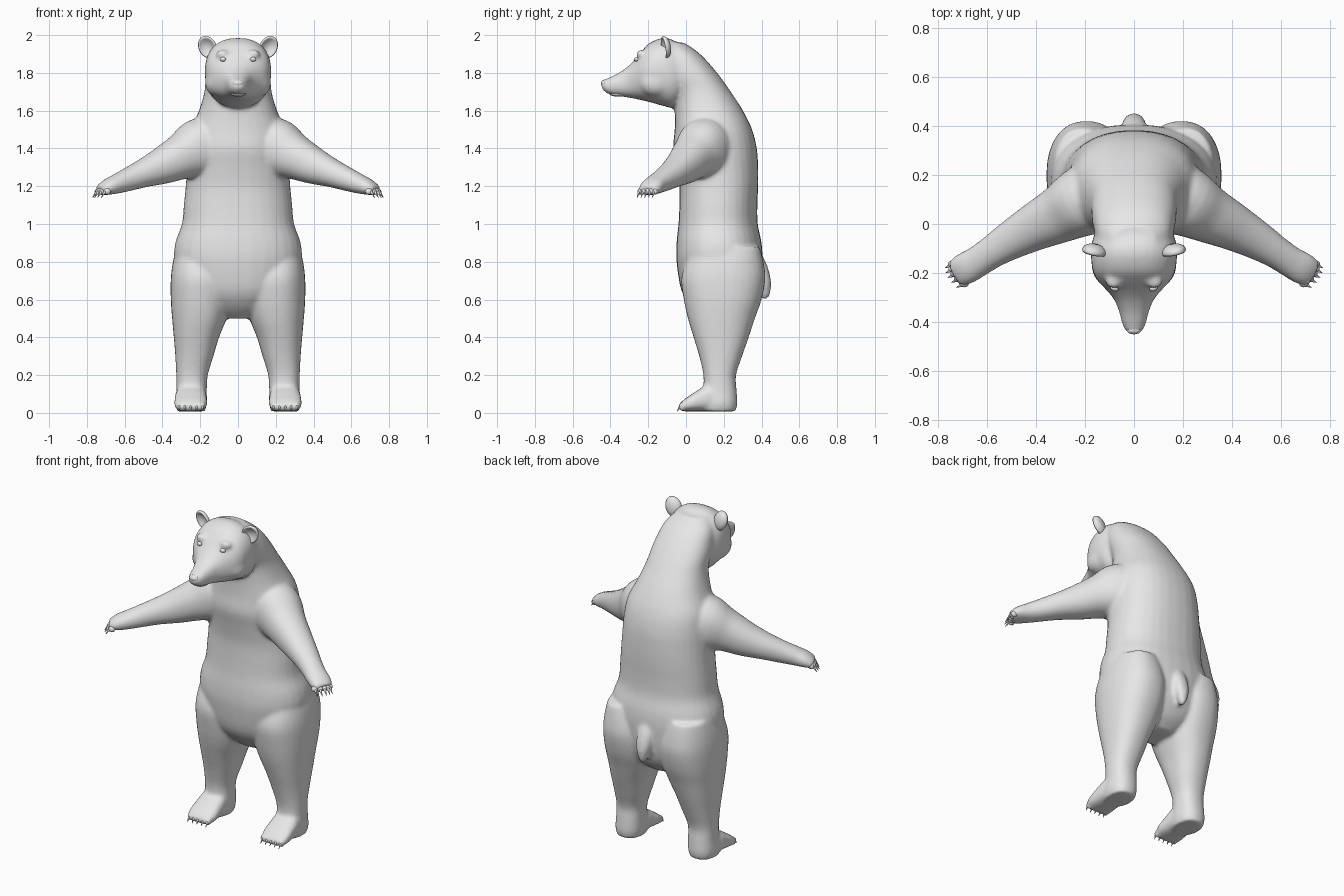
import bpy, bmesh, math
from mathutils import Vector, Matrix

if "Cube" in bpy.data.objects:
    bpy.data.objects.remove(bpy.data.objects["Cube"])

grey = bpy.data.materials.new("grey")
grey.diffuse_color = (0.8, 0.8, 0.8, 1)
grey.use_nodes = True
grey.node_tree.nodes["Principled BSDF"].inputs["Base Color"].default_value = grey.diffuse_color


def finish(name, bm):
    bmesh.ops.recalc_face_normals(bm, faces=bm.faces)
    me = bpy.data.meshes.new(name)
    bm.to_mesh(me)
    bm.free()
    for p in me.polygons:
        p.use_smooth = True
    me.materials.append(grey)
    ob = bpy.data.objects.new(name, me)
    bpy.context.collection.objects.link(ob)
    return ob


def spline(rows, steps=4):
    """Smoothly interpolate rows of numbers."""
    out = []
    for i in range(len(rows) - 1):
        a, b, c, d = (rows[max(i - 1, 0)], rows[i], rows[i + 1],
                      rows[min(i + 2, len(rows) - 1)])
        for s in range(steps):
            t = s / steps
            out.append([q + .5 * t * (r - p + t * (2*p - 5*q + 4*r - w + t * (3*(q - r) + w - p)))
                        for p, q, r, w in zip(a, b, c, d)])
    return out + [list(rows[-1])]


def loft(bm, sections, power=2.2, n=32):
    """Skin a row of (centre, u, v) superellipses and cap both ends."""
    rings = []
    for c, u, v in sections:
        ring = []
        for k in range(n):
            a = 2 * math.pi * k / n
            cu, sv = math.cos(a), math.sin(a)
            ring.append(bm.verts.new(c + u * math.copysign(abs(cu) ** (2 / power), cu)
                                     + v * math.copysign(abs(sv) ** (2 / power), sv)))
        rings.append(ring)
    for r, s in zip(rings, rings[1:]):
        for k in range(n):
            bm.faces.new((r[k], r[(k + 1) % n], s[(k + 1) % n], s[k]))
    bm.faces.new(rings[0])
    bm.faces.new(rings[-1])


def upright(bm, rows, sx=1, power=2.2):
    """Level sections: z, y front, y back, x inner, x outer."""
    loft(bm, [(Vector((sx * (x0 + x1) / 2, (y0 + y1) / 2, z)), Vector(((x1 - x0) / 2, 0, 0)),
               Vector((0, (y1 - y0) / 2, 0))) for z, y0, y1, x0, x1 in spline(rows)], power)


def forward(bm, rows, sx=1, power=2.2):
    """Sections facing the front: y, z low, z high, x inner, x outer."""
    loft(bm, [(Vector((sx * (x0 + x1) / 2, y, (z0 + z1) / 2)), Vector(((x1 - x0) / 2, 0, 0)),
               Vector((0, 0, (z1 - z0) / 2))) for y, z0, z1, x0, x1 in spline(rows)], power)


def ball(bm, c, r, rot=Matrix()):
    m = Matrix.Translation(c) @ rot @ Matrix.Diagonal((*r, 1))
    bmesh.ops.create_uvsphere(bm, u_segments=16, v_segments=10, radius=1, matrix=m)


def claw(bm, base, tip, r):
    d = Vector(tip) - Vector(base)
    m = Matrix.Translation((Vector(base) + Vector(tip)) / 2) @ d.to_track_quat('Z', 'Y').to_matrix().to_4x4()
    bmesh.ops.create_cone(bm, segments=8, radius1=r, radius2=r * .1, depth=d.length,
                          cap_ends=True, matrix=m)


bm = bmesh.new()
# torso and neck
torso = [(.50, .10, .28, .10), (.56, .03, .35, .19), (.65, -.025, .39, .28), (.8, -.05, .405, .335),
         (.9, -.05, .40, .332), (1.0, -.04, .38, .297), (1.1, -.035, .378, .287),
         (1.2, -.035, .382, .277), (1.3, -.05, .382, .27), (1.4, -.068, .375, .265),
         (1.5, -.06, .35, .25), (1.6, -.06, .302, .207), (1.7, -.07, .237, .178),
         (1.8, -.12, .165, .17), (1.9, -.15, .075, .145), (1.96, -.15, -.01, .09)]
upright(bm, [(z, a, b, -w, w) for z, a, b, w in torso], power=2.25)
# head and snout
head = [(.02, 1.70, 1.92, .13), (-.06, 1.62, 1.97, .168), (-.12, 1.625, 1.985, .176),
        (-.19, 1.645, 1.96, .168), (-.235, 1.655, 1.915, .145), (-.27, 1.663, 1.872, .112),
        (-.31, 1.67, 1.832, .08), (-.36, 1.678, 1.798, .06), (-.41, 1.688, 1.774, .047),
        (-.44, 1.71, 1.76, .03), (-.449, 1.725, 1.75, .015)]
forward(bm, [(y, a, b, -w, w) for y, a, b, w in head], power=2.35)
# tail
upright(bm, [(.86, .34, .39, -.03, .03), (.78, .36, .43, -.045, .045), (.70, .37, .45, -.045, .045),
             (.64, .385, .448, -.028, .028), (.605, .405, .435, -.012, .012)])

leg = [(.88, .04, .39, .09, .325), (.80, 0, .41, .05, .345), (.71, -.025, .42, .03, .356),
       (.6, -.012, .40, .035, .356), (.5, .01, .365, .06, .349), (.4, .04, .332, .10, .34),
       (.3, .07, .297, .13, .332), (.2, .092, .265, .16, .327), (.12, .09, .268, .165, .327),
       (.05, .07, .272, .165, .332), (.008, .08, .262, .175, .322)]
foot = [(.24, .008, .09, .19, .31), (.13, .008, .15, .168, .33), (.07, .008, .125, .165, .335),
        (.02, .008, .092, .163, .338), (-.012, .008, .07, .172, .332), (-.028, .014, .05, .185, .32)]
# x, y, z, half width, half height
arm = [(.08, .14, 1.41, .15, .14), (.2, .095, 1.395, .145, .165), (.3, .04, 1.355, .118, .122),
       (.4, -.01, 1.308, .098, .098), (.5, -.065, 1.268, .08, .075), (.58, -.115, 1.236, .067, .062),
       (.64, -.155, 1.213, .064, .052), (.69, -.183, 1.195, .066, .042), (.73, -.203, 1.175, .056, .027)]
for s in (-1, 1):
    upright(bm, leg, s, 2.3)
    forward(bm, foot, s, 2.6)
    rows = spline(arm)
    pts = [Vector((s * r[0], r[1], r[2])) for r in rows]
    secs = []
    for i, r in enumerate(rows):
        d = (pts[min(i + 1, len(pts) - 1)] - pts[max(i - 1, 0)]).normalized()
        u = d.cross(Vector((0, 0, 1))).normalized()
        secs.append((pts[i], u * r[3], u.cross(d).normalized() * r[4]))
    loft(bm, secs, 2.15)
    # brow and cheek
    ball(bm, (s * .083, -.235, 1.90), (.035, .03, .022))
    ball(bm, (s * .115, -.16, 1.75), (.06, .09, .075))
    # toes
    for k in range(5):
        ball(bm, (s * (.188 + .031 * k), -.02, .033), (.017, .022, .025))
body = finish("body", bm)
rm = body.modifiers.new("blend", 'REMESH')
rm.mode = 'VOXEL'
rm.voxel_size = .011
rm.use_smooth_shade = True
sm = body.modifiers.new("soften", 'SMOOTH')
sm.factor = .5
sm.iterations = 7

# ears: a dished cup turned round its axis
profile = [(.0, .022), (.03, .019), (.05, .008), (.057, -.006), (.052, -.015), (.044, -.011), (.03, .002), (0, .008)]
for s, side in ((-1, "right"), (1, "left")):
    bm = bmesh.new()
    vs = [bm.verts.new((r, 0, h)) for r, h in profile]
    es = [bm.edges.new(p) for p in zip(vs, vs[1:])]
    bmesh.ops.spin(bm, geom=vs + es, cent=(0, 0, 0), axis=(0, 0, 1), angle=2 * math.pi, steps=28)
    bmesh.ops.remove_doubles(bm, verts=bm.verts, dist=.0005)
    axis = Vector((-s * .25, 1, .1)).to_track_quat('Z', 'Y').to_matrix().to_4x4()
    tilt = Matrix.Rotation(s * math.radians(25), 4, 'Y')
    bm.transform(Matrix.Translation((s * .16, -.105, 1.937)) @ tilt @ Matrix.Diagonal((.86, 1, 1.1, 1)) @ axis)
    finish(side + "_ear", bm)

    # eye
    bm = bmesh.new()
    ball(bm, (s * .08, -.262, 1.872), (.017, .012, .012), Matrix.Rotation(s * .35, 4, 'Z'))
    finish(side + "_eye", bm)

    # claws of the foot and paw
    bm = bmesh.new()
    for k in range(5):
        x = s * (.188 + .031 * k)
        claw(bm, (x, -.03, .035), (x, -.047, .008), .008)
    finish(side + "_foot_claws", bm)
    bm = bmesh.new()
    for k in range(-2, 3):
        c = Vector((.728 + .0115 * k - .003 * k * k, -.203 + .02 * k, 1.172))
        ball(bm, (s * c.x, c.y, c.z), (.02, .015, .017))
        claw(bm, (s * (c.x + .01), c.y - .006, c.z), (s * (c.x + .032), c.y - .016, 1.138), .008)
    finish(side + "_paw_claws", bm)

# nose pad
bm = bmesh.new()
ball(bm, (0, -.432, 1.745), (.03, .018, .019))
finish("nose", bm)
# lower lip
bm = bmesh.new()
ball(bm, (0, -.355, 1.688), (.04, .05, .014))
finish("lower_lip", bm)
